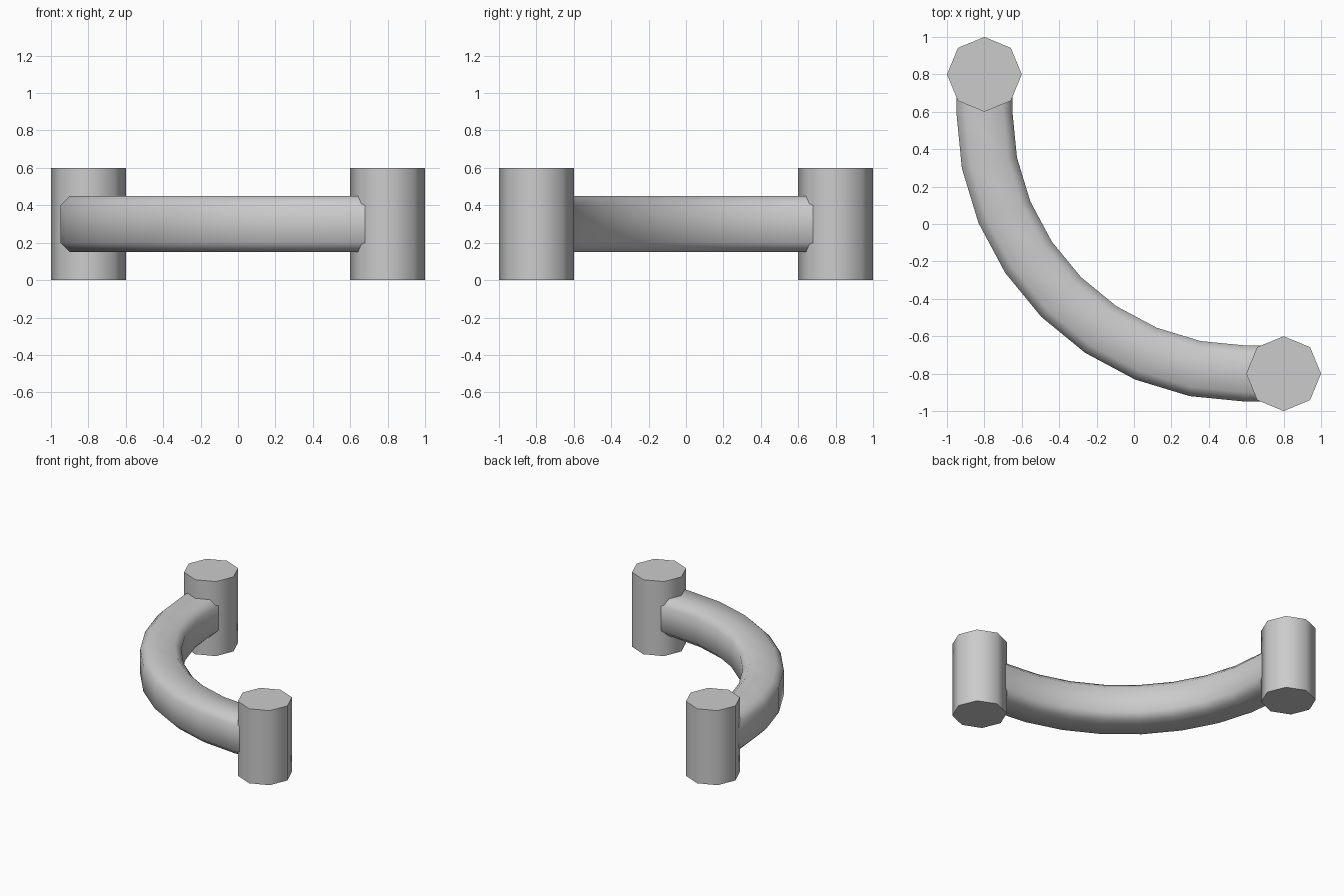
import bpy, bmesh, math

if "Cube" in bpy.data.objects:
    bpy.data.objects.remove(bpy.data.objects["Cube"])

POST = 0.8        # post offset from the centre
BEND = 0.6        # x and y of the bend centre
RADIUS = 1.4      # bend radius of the bar centreline
BAR_Z = 0.3


def smooth(obj):
    bpy.ops.object.select_all(action='DESELECT')
    obj.select_set(True)
    bpy.context.view_layer.objects.active = obj
    bpy.ops.object.shade_smooth_by_angle(angle=math.radians(60))


# Octagonal posts
def add_post(name, x, y):
    bpy.ops.mesh.primitive_cylinder_add(vertices=8, radius=0.2, depth=0.6,
                                        location=(x, y, 0.3))
    obj = bpy.context.object
    obj.name = name
    smooth(obj)


add_post("back_post", -POST, POST)
add_post("front_post", POST, -POST)

# Curved bar: chamfered square section swept through a quarter turn
section = [(0.15, -0.1), (0.15, 0.1), (0.1, 0.15), (-0.1, 0.15),
           (-0.15, 0.1), (-0.15, -0.1), (-0.1, -0.15), (0.1, -0.15)]
stations = [(0, POST - BEND, 0)]
stations += [(math.radians(11.25 * i), 0, 0) for i in range(9)]
stations += [(math.pi / 2, 0, POST - BEND)]

bm = bmesh.new()
rings = []
for angle, lead_y, lead_x in stations:
    ring = []
    for r, z in section:
        d = RADIUS + r
        ring.append(bm.verts.new((BEND - d * math.cos(angle) + lead_x,
                                  BEND - d * math.sin(angle) + lead_y,
                                  BAR_Z + z)))
    rings.append(ring)
n = len(section)
for a, b in zip(rings, rings[1:]):
    for i in range(n):
        j = (i + 1) % n
        bm.faces.new((a[i], a[j], b[j], b[i]))
bm.faces.new(rings[0])
bm.faces.new(rings[-1])
bmesh.ops.recalc_face_normals(bm, faces=bm.faces)
mesh = bpy.data.meshes.new("curved_bar")
bm.to_mesh(mesh)
bm.free()
bar = bpy.data.objects.new("curved_bar", mesh)
bpy.context.collection.objects.link(bar)
smooth(bar)
